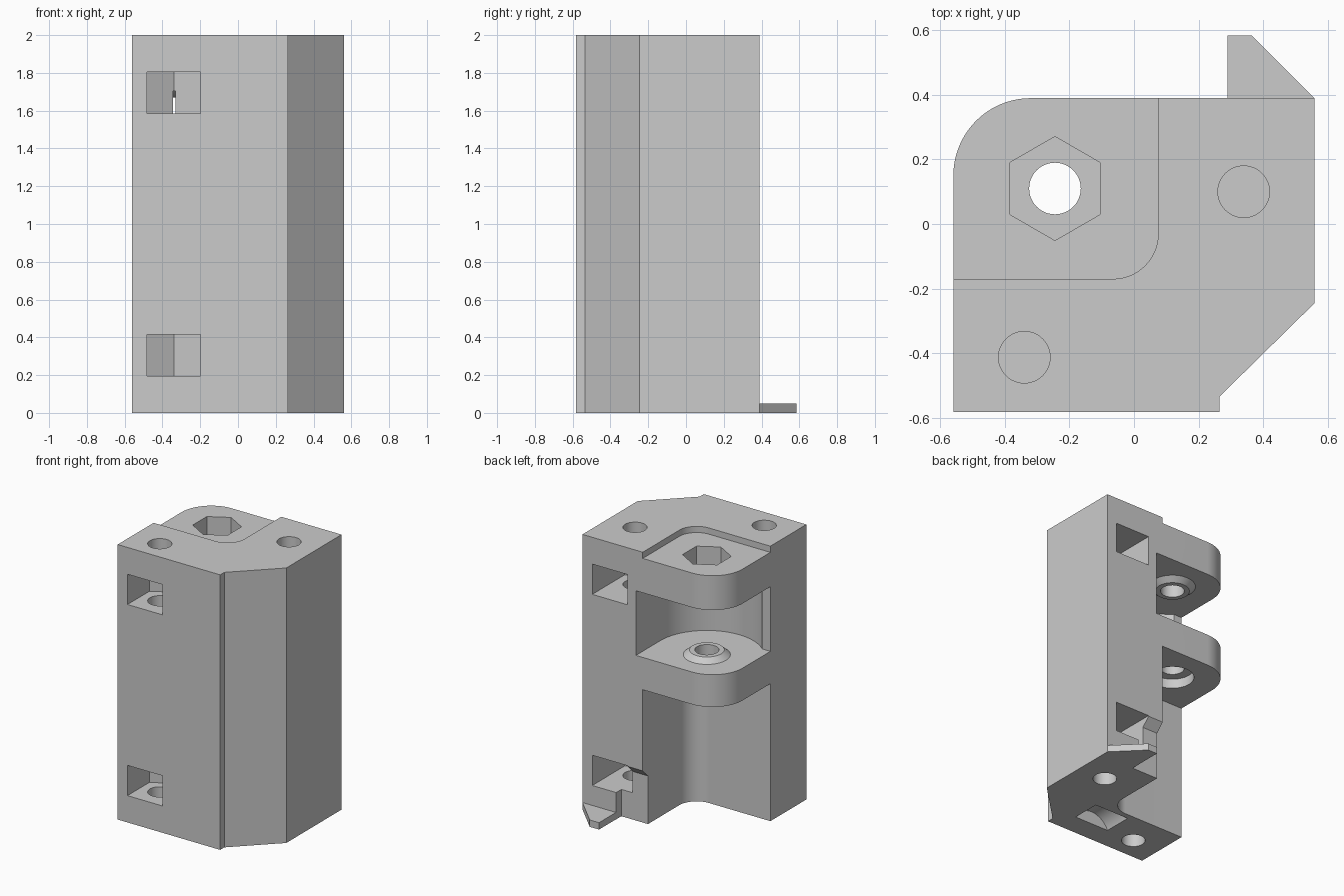
import bpy, bmesh
from math import cos, sin, radians

cube = bpy.data.objects.get("Cube")
if cube:
    bpy.data.objects.remove(cube, do_unlink=True)

grey = bpy.data.materials.new("plain grey")
grey.use_nodes = True
grey.diffuse_color = (0.6, 0.6, 0.6, 1)
grey.node_tree.nodes["Principled BSDF"].inputs["Base Color"].default_value = (0.6, 0.6, 0.6, 1)

AXES = {"x": lambda u, v, h: (h, u, v),
        "y": lambda u, v, h: (u, h, v),
        "z": lambda u, v, h: (u, v, h)}


def arc(cx, cy, r, start, end, steps=24):
    angles = [radians(start + (end - start) * i / steps) for i in range(steps + 1)]
    return [(cx + r * cos(a), cy + r * sin(a)) for a in angles]


def circle(cx, cy, r, sides=48, start=0):
    return arc(cx, cy, r, start, start + 360, sides)[:-1]


def loft(name, lower, upper, low, high, axis="z"):
    """Solid between two matching outlines set at two heights along an axis."""
    bm = bmesh.new()
    place = AXES[axis]
    a = [bm.verts.new(place(u, v, low)) for u, v in lower]
    b = [bm.verts.new(place(u, v, high)) for u, v in upper]
    bm.faces.new(a)
    bm.faces.new(b)
    n = len(a)
    for i in range(n):
        j = (i + 1) % n
        bm.faces.new((a[i], a[j], b[j], b[i]))
    bmesh.ops.recalc_face_normals(bm, faces=bm.faces)
    mesh = bpy.data.meshes.new(name)
    bm.to_mesh(mesh)
    bm.free()
    mesh.materials.append(grey)
    obj = bpy.data.objects.new(name, mesh)
    bpy.context.collection.objects.link(obj)
    return obj


def prism(name, outline, low, high, axis="z"):
    return loft(name, outline, outline, low, high, axis)


def combine(part, operation="DIFFERENCE"):
    """Apply a boolean to the body and discard the helper part."""
    part.hide_render = True
    bpy.context.view_layer.objects.active = body
    mod = body.modifiers.new(part.name, "BOOLEAN")
    mod.operation = operation
    mod.solver = "EXACT"
    mod.object = part
    bpy.ops.object.modifier_apply(modifier=mod.name)
    bpy.data.objects.remove(part, do_unlink=True)


# Main block with a chamfered front corner and a rounded hinge corner
outline = [(-0.56, -0.583), (0.265, -0.583), (0.265, -0.535), (0.56, -0.245), (0.56, 0.39)]
body = prism("hinge_block", outline + arc(-0.32, 0.15, 0.24, 90, 180), 0, 2)

# Thin latch tab at the foot of the back
tab = [(0.29, 0.3), (0.56, 0.3), (0.56, 0.39), (0.365, 0.585), (0.29, 0.585)]
combine(prism("latch_tab", tab, 0, 0.05), "UNION")

# Corner cutouts below the lower arm and above the upper arm
corner = [(-0.8, -0.17)] + arc(-0.065, -0.03, 0.14, -90, 0) + [(0.075, 0.7), (-0.8, 0.7)]
for name, low, high in (("lower_cutout", -0.1, 1.0), ("top_recess", 1.955, 2.1)):
    combine(prism(name, corner, low, high))

# Swing clearance between the two arms
AX, AY = -0.245, 0.11
swing = arc(AX, AY, 0.375, -131.7, 0, 40) + [(0.13, 0.7), (-0.8, 0.7), (-0.8, -0.17)]
combine(prism("swing_gap", swing, 1.235, 1.705))

# Conical bosses facing each other across the gap
wide, narrow = circle(AX, AY, 0.167), circle(AX, AY, 0.115)
combine(loft("lower_boss", wide, narrow, 1.225, 1.27), "UNION")
combine(loft("upper_boss", narrow, wide, 1.67, 1.715), "UNION")

# Hinge bolt hole, nut seat and head seat
combine(prism("bolt_hole", circle(AX, AY, 0.08), 0.9, 2.1))
combine(prism("nut_seat", circle(AX, AY, 0.161, 6, 30), 1.82, 2.1))
combine(prism("head_seat", circle(AX, AY, 0.145), 0.9, 1.07))

# Mounting screw holes with nut slots opening to the front and the back
for x, y, side in ((-0.34, -0.413, -1), (0.34, 0.1, 1)):
    slot = [(x - 0.141, y + side * 0.6), (x - 0.141, y - side * 0.081), (x, y - side * 0.163),
            (x + 0.141, y - side * 0.081), (x + 0.141, y + side * 0.6)]
    for hole, nut in (((-0.1, 0.6), (0.195, 0.415)), ((1.4, 2.1), (1.585, 1.805))):
        combine(prism("screw_hole", circle(x, y, 0.08), *hole))
        combine(prism("nut_slot", slot, *nut))

# Latch relief at the foot of the back, with a sloped overhang
relief = [(0.33, -0.1), (0.33, 0.35), (0.6, 0.62), (0.6, -0.1)]
combine(prism("latch_relief", relief, 0.0, 0.289, "x"))

# Curved scoop in the underside
combine(prism("bottom_scoop", circle(0.02, -0.06, 0.152), -0.42, -0.21, "y"))

# Smooth the round walls and keep the edges sharp
bpy.ops.object.select_all(action="DESELECT")
body.select_set(True)
bpy.context.view_layer.objects.active = body
bpy.ops.object.shade_smooth_by_angle(angle=radians(25))
